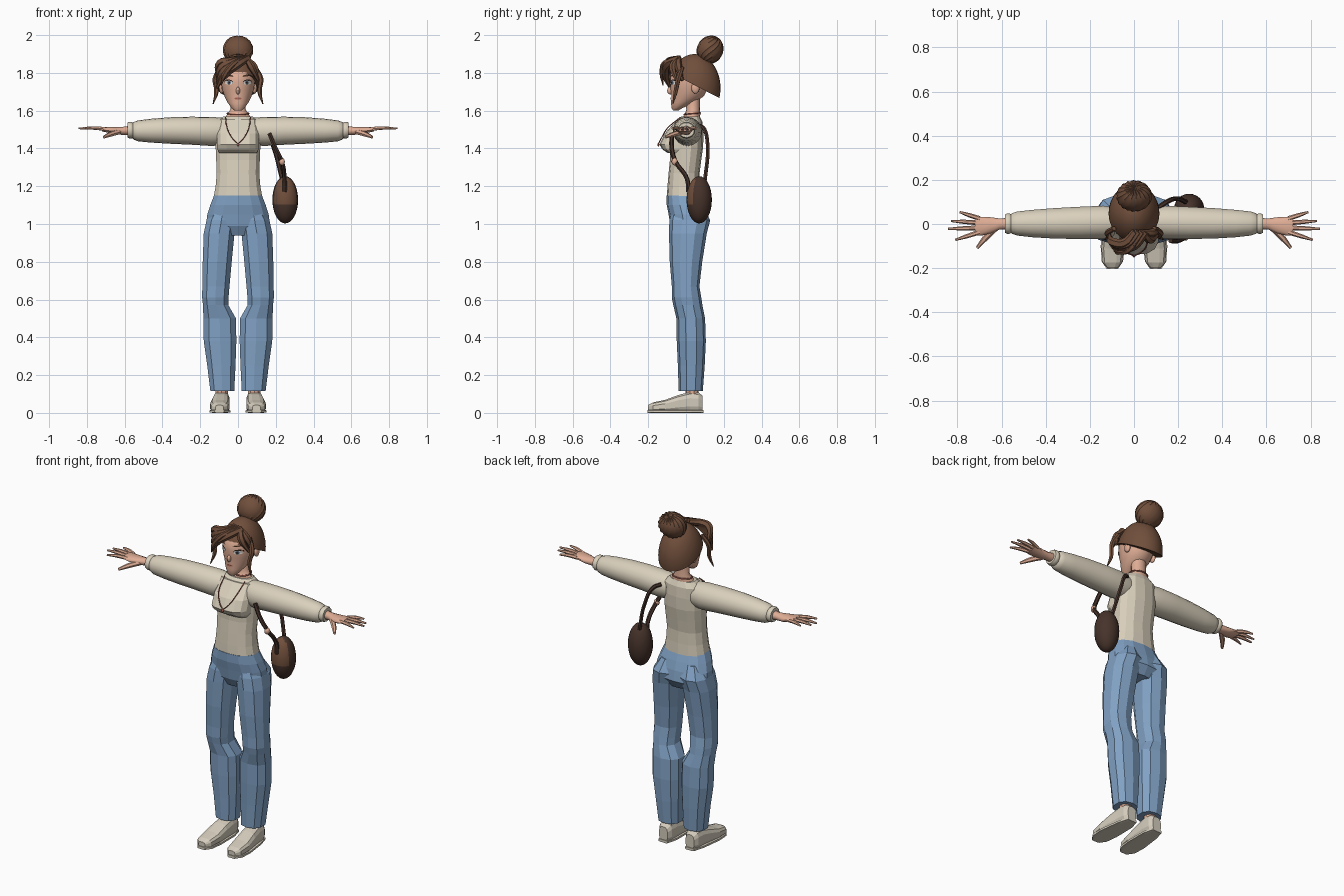
import bpy, bmesh
from math import sin, cos, pi
from mathutils import Vector, Matrix
from mathutils.bvhtree import BVHTree

cube = bpy.data.objects.get("Cube")
if cube:
    bpy.data.objects.remove(cube, do_unlink=True)


def material(name, r, g, b):
    m = bpy.data.materials.new(name)
    m.use_nodes = True
    col = [(c / 255) ** 2.2 for c in (r, g, b)] + [1]
    m.diffuse_color = col
    m.node_tree.nodes["Principled BSDF"].inputs["Base Color"].default_value = col
    return m


CREAM = material("cream knit", 217, 207, 187)
DENIM = material("blue denim", 128, 160, 195)
SKIN = material("skin", 222, 172, 148)
HAIR = material("brown hair", 112, 80, 62)
LEATHER = material("dark leather", 72, 54, 47)
SHOE = material("off white shoe", 212, 204, 188)
WHITE = material("eye white", 235, 230, 225)
IRIS = material("grey iris", 80, 95, 108)
DARK = material("dark lash", 50, 36, 32)
ROSE = material("rose", 168, 98, 84)


def finish(ob, mat, smooth=False, mirror=False):
    ob.data.materials.clear()
    ob.data.materials.append(mat)
    if smooth:
        bpy.ops.object.select_all(action='DESELECT')
        ob.select_set(True)
        bpy.context.view_layer.objects.active = ob
        bpy.ops.object.shade_smooth_by_angle(angle=0.9)
    if mirror:
        ob.modifiers.new("Mirror", 'MIRROR')
    return ob


def make(name, bm, mat, smooth=False, mirror=False):
    bmesh.ops.recalc_face_normals(bm, faces=bm.faces)
    me = bpy.data.meshes.new(name)
    bm.to_mesh(me)
    bm.free()
    ob = bpy.data.objects.new(name, me)
    bpy.context.collection.objects.link(ob)
    return finish(ob, mat, smooth, mirror)


def loft(name, rings, mat, sides=12, axis='Z', square=1.0, smooth=False, mirror=False):
    """Skin rings of (position on axis, centre a, centre b, radius a, radius b)."""
    bm = bmesh.new()
    loops = []
    for t, a, b, ra, rb in rings:
        loop = []
        for i in range(sides):
            ang = 2 * pi * (i + 0.5) / sides
            c, s = cos(ang), sin(ang)
            u = a + ra * abs(c) ** square * (1 if c > 0 else -1)
            v = b + rb * abs(s) ** square * (1 if s > 0 else -1)
            loop.append(bm.verts.new({'Z': (u, v, t), 'X': (t, u, v), 'Y': (u, t, v)}[axis]))
        loops.append(loop)
    for p, q in zip(loops, loops[1:]):
        for i in range(sides):
            j = (i + 1) % sides
            bm.faces.new((p[i], p[j], q[j], q[i]))
    bm.faces.new(loops[0])
    bm.faces.new(loops[-1])
    return make(name, bm, mat, smooth, mirror)


def ellipsoid(name, centre, radii, mat, u=20, v=12, mirror=False, ridge=0.0, tilt=0.0, smooth=True):
    bm = bmesh.new()
    bmesh.ops.create_uvsphere(bm, u_segments=u, v_segments=v, radius=1)
    if ridge:
        from_axis = [vert for vert in bm.verts if abs(vert.co.z) < 0.99]
        for vert in from_axis:
            turn = round((Vector((vert.co.x, vert.co.y)).angle_signed(Vector((1, 0)))) / (2 * pi) * u)
            vert.co *= 1 if turn % 2 else 1 - ridge
            vert.co = Matrix.Rotation(vert.co.z * 0.5, 3, 'Z') @ vert.co
    bm.transform(Matrix.Translation(centre) @ Matrix.Rotation(tilt, 4, 'X') @ Matrix.Diagonal((*radii, 1)))
    return make(name, bm, mat, smooth, mirror)


def tube(name, points, radius, mat, taper=None, mirror=False, cyclic=False):
    """Round strand through points; taper gives the relative thickness at each."""
    cu = bpy.data.curves.new(name, 'CURVE')
    cu.dimensions = '3D'
    cu.bevel_depth = radius
    cu.bevel_resolution = 1
    cu.resolution_u = 5
    cu.use_fill_caps = True
    sp = cu.splines.new('BEZIER')
    sp.bezier_points.add(len(points) - 1)
    sp.use_cyclic_u = cyclic
    for i, (p, co) in enumerate(zip(sp.bezier_points, points)):
        p.co = co
        p.radius = taper[i] if taper else 1
        p.handle_left_type = p.handle_right_type = 'AUTO'
    ob = bpy.data.objects.new(name, cu)
    bpy.context.collection.objects.link(ob)
    bpy.ops.object.select_all(action='DESELECT')
    ob.select_set(True)
    bpy.context.view_layer.objects.active = ob
    bpy.ops.object.convert(target='MESH')
    return finish(bpy.context.object, mat, True, mirror)


# Trousers: hips and two wide legs with a knee crease
loft("jeans_hips", [(.94, 0, .015, .09, .07), (.99, 0, .018, .174, .1), (1.05, 0, .008, .166, .1),
                    (1.1, 0, -.005, .15, .097), (1.15, 0, -.015, .13, .088)], DENIM, 14, square=.85)
loft("jeans_legs", [(.115, .083, .025, .066, .064), (.25, .088, .028, .078, .071), (.38, .095, .028, .09, .077),
                    (.5, .097, .025, .09, .076), (.57, .118, .01, .07, .077), (.61, .12, .003, .073, .078),
                    (.67, .117, -.002, .075, .073), (.8, .11, 0, .08, .086), (.95, .1, .01, .085, .1),
                    (1.02, .088, .02, .082, .108), (1.09, .075, .01, .05, .08)],
     DENIM, 10, square=.85, mirror=True)
loft("ankles", [(.06, .087, .035, .035, .035), (.15, .086, .03, .035, .035)], SKIN, 10, mirror=True)

# Shoes
loft("shoes", [(-.2, .098, .024, .022, .018), (-.175, .098, .028, .045, .028), (-.11, .096, .035, .053, .035),
               (-.04, .092, .048, .049, .048), (.02, .088, .056, .045, .056), (.065, .087, .055, .042, .055),
               (.088, .087, .048, .028, .044)], SHOE, 12, 'Y', .7, mirror=True)
loft("shoe_soles", [(-.204, .098, .008, .026, .008), (-.17, .098, .008, .05, .008), (-.1, .096, .008, .057, .008),
                    (.03, .088, .008, .048, .008), (.092, .087, .008, .03, .008)],
     SHOE, 8, 'Y', .4, mirror=True)

# Top: fitted body and a raised chest panel
loft("shirt_body", [(1.135, 0, -.012, .133, .09), (1.2, 0, -.012, .121, .086), (1.27, 0, -.01, .115, .082),
                    (1.34, 0, -.002, .118, .083), (1.41, 0, .003, .121, .088), (1.48, 0, .004, .121, .088),
                    (1.54, 0, .017, .115, .07), (1.57, 0, .025, .078, .048)], CREAM, 14, square=.85)
loft("shirt_chest", [(1.375, 0, -.05, .1, .045), (1.395, 0, -.05, .112, .075), (1.42, 0, -.05, .113, .09),
                     (1.48, 0, -.03, .112, .082), (1.555, 0, 0, .1, .045)], CREAM, 14, square=.75)

# Sleeves with gathered cuffs
loft("sleeves", [(.08, .01, 1.49, .065, .072), (.14, .008, 1.49, .076, .077), (.25, .005, 1.494, .074, .074),
                 (.36, .003, 1.495, .07, .07), (.46, .002, 1.494, .063, .063), (.53, .002, 1.493, .055, .055),
                 (.553, .002, 1.493, .047, .046), (.557, .002, 1.495, .042, .041), (.564, .002, 1.497, .047, .044),
                 (.575, .002, 1.497, .047, .044), (.585, .002, 1.497, .042, .039)],
     CREAM, 18, 'X', smooth=True, mirror=True)

# Hands
loft("palms", [(.57, .002, 1.495, .026, .026), (.61, 0, 1.493, .026, .022), (.65, -.006, 1.494, .038, .02),
               (.69, -.01, 1.499, .044, .016), (.72, -.01, 1.502, .042, .012)],
     SKIN, 12, 'X', smooth=True, mirror=True)
tips = [("little", .025, .79, .054), ("ring", .005, .83, .014), ("middle", -.017, .843, -.022),
        ("index", -.037, .81, -.072)]
for label, y, tx, ty in tips:
    tube(label + "_fingers", [(.7, y, 1.502), ((.7 + tx) / 2, (y + ty) / 2, 1.508), (tx, ty, 1.506)],
         .011, SKIN, (1, .9, .45), True)
tube("thumbs", [(.63, -.02, 1.488), (.675, -.065, 1.475), (.71, -.108, 1.46)], .015, SKIN, (1, .9, .5), True)

# Neck and head
loft("neck", [(1.545, 0, .02, .085, .05), (1.58, 0, .034, .058, .042), (1.605, 0, .038, .042, .036),
              (1.68, 0, .035, .042, .04)], SKIN, 14, smooth=True)
head = loft("head", [(1.6, 0, -.055, .018, .014), (1.613, 0, -.048, .034, .028), (1.64, 0, -.02, .054, .06),
                     (1.675, 0, .008, .072, .086), (1.71, 0, .016, .084, .098), (1.75, 0, .02, .09, .105),
                     (1.8, 0, .025, .09, .107), (1.83, 0, .035, .075, .085), (1.86, 0, .04, .04, .05)],
            SKIN, 20, smooth=True)
ellipsoid("nose", (0, -.083, 1.706), (.011, .017, .02), SKIN, 10, 8)
ellipsoid("ears", (.088, .05, 1.72), (.012, .022, .03), SKIN, 12, 8, mirror=True)

# Painted face details, laid on the head as thin discs
surface = BVHTree.FromPolygons([v.co for v in head.data.vertices], [p.vertices[:] for p in head.data.polygons])


def face_disc(name, x, z, rx, rz, mat, lift, slant=0, mirror=True):
    bm = bmesh.new()

    def point(px, pz):
        hit = surface.ray_cast(Vector((px, -1, pz)), Vector((0, 1, 0)))[0]
        return bm.verts.new((px, hit.y - lift, pz))
    centre = point(x, z)
    rim = []
    for i in range(14):
        a = 2 * pi * i / 14
        rim.append(point(x + rx * cos(a), z + rz * sin(a) + slant * cos(a)))
    for i in range(14):
        bm.faces.new((centre, rim[i], rim[(i + 1) % 14]))
    make(name, bm, mat, False, mirror)


face_disc("lashes", .049, 1.752, .024, .013, DARK, .002, .002)
face_disc("eyes", .048, 1.748, .021, .011, WHITE, .004)
face_disc("irises", .047, 1.748, .009, .011, IRIS, .006)
face_disc("pupils", .047, 1.748, .004, .005, DARK, .008)
face_disc("eyebrows", .047, 1.785, .024, .004, HAIR, .004, .004)
face_disc("lips", 0, 1.664, .019, .006, ROSE, .004, mirror=False)

# Hair cap, trimmed by a slope that falls towards the back
bm = bmesh.new()
bmesh.ops.create_uvsphere(bm, u_segments=28, v_segments=18, radius=1)
bm.transform(Matrix.Translation((0, .045, 1.72)) @ Matrix.Diagonal((.116, .138, .18, 1)))
cut = bmesh.ops.bisect_plane(bm, geom=bm.verts[:] + bm.edges[:] + bm.faces[:], plane_co=(0, .18, 1.665),
                             plane_no=(0, .135, .26), clear_inner=True)
bmesh.ops.holes_fill(bm, edges=[e for e in bm.edges if e.is_boundary], sides=0)
make("hair_cap", bm, HAIR, True)

# Bun of twisted locks
ellipsoid("hair_bun", (0, .127, 1.922), (.082, .07, .078), HAIR, 32, 14, ridge=.06, tilt=-.5)

# Swept fringe and loose side locks
for i in range(4):
    d = i * .021
    tube("fringe_lock", [(.055 - d * .8, -.035, 1.878), (-.0 - d * .7, -.098 + d * .2, 1.845 + d * .3),
                         (-.07 - d * .4, -.108 + d * .4, 1.79 + d), (-.112, -.085 + d * .6, 1.72 + d)],
         .021, HAIR, (.8, 1, 1, .3))
tube("fringe_curl", [(.03, -.05, 1.875), (-.02, -.115, 1.85), (-.07, -.127, 1.79), (-.09, -.122, 1.735)],
     .014, HAIR, (.6, 1, 1, .2))
for i in range(2):
    tube("left_fringe", [(.045, -.04, 1.875), (.07 + i * .015, -.07 + i * .03, 1.835), (.108, -.05 + i * .03, 1.76)],
         .02, HAIR, (.7, 1, .4))
tube("side_locks", [(.09, -.02, 1.83), (.12, -.04, 1.77), (.114, -.055, 1.7), (.132, -.07, 1.635)],
     .014, HAIR, (.8, 1, .85, .2), True)

# Necklace, choker and pendant
tube("necklace", [(.066, -.03, 1.565), (.056, -.1, 1.505), (.03, -.13, 1.455), (0, -.145, 1.425)],
     .003, ROSE, mirror=True)
tube("choker", [(.057, .034, 1.585), (0, .076, 1.588), (-.057, .034, 1.585), (0, -.01, 1.58)], .004, ROSE,
     cyclic=True)
ellipsoid("pendant", (0, -.146, 1.42), (.007, .005, .01), ROSE, 8, 6)

# Shoulder bag with a lighter flap on its front
bag = ellipsoid("bag", (.25, .07, 1.128), (.068, .067, .125), LEATHER, 24, 16)
bag.data.materials.append(HAIR)
for f in bag.data.polygons:
    if f.normal.y < -.45 and f.center.z > 1.11:
        f.material_index = 1
tube("front_strap", [(.165, -.075, 1.48), (.2, -.075, 1.4), (.233, -.055, 1.33), (.246, .005, 1.24),
                     (.247, .012, 1.17)], .012, LEATHER)
tube("back_strap", [(.11, .075, 1.52), (.145, .098, 1.5), (.19, .115, 1.4), (.235, .1, 1.23)], .011, LEATHER)
ellipsoid("strap_bead", (.233, -.06, 1.33), (.016, .016, .02), SKIN, 10, 8)
